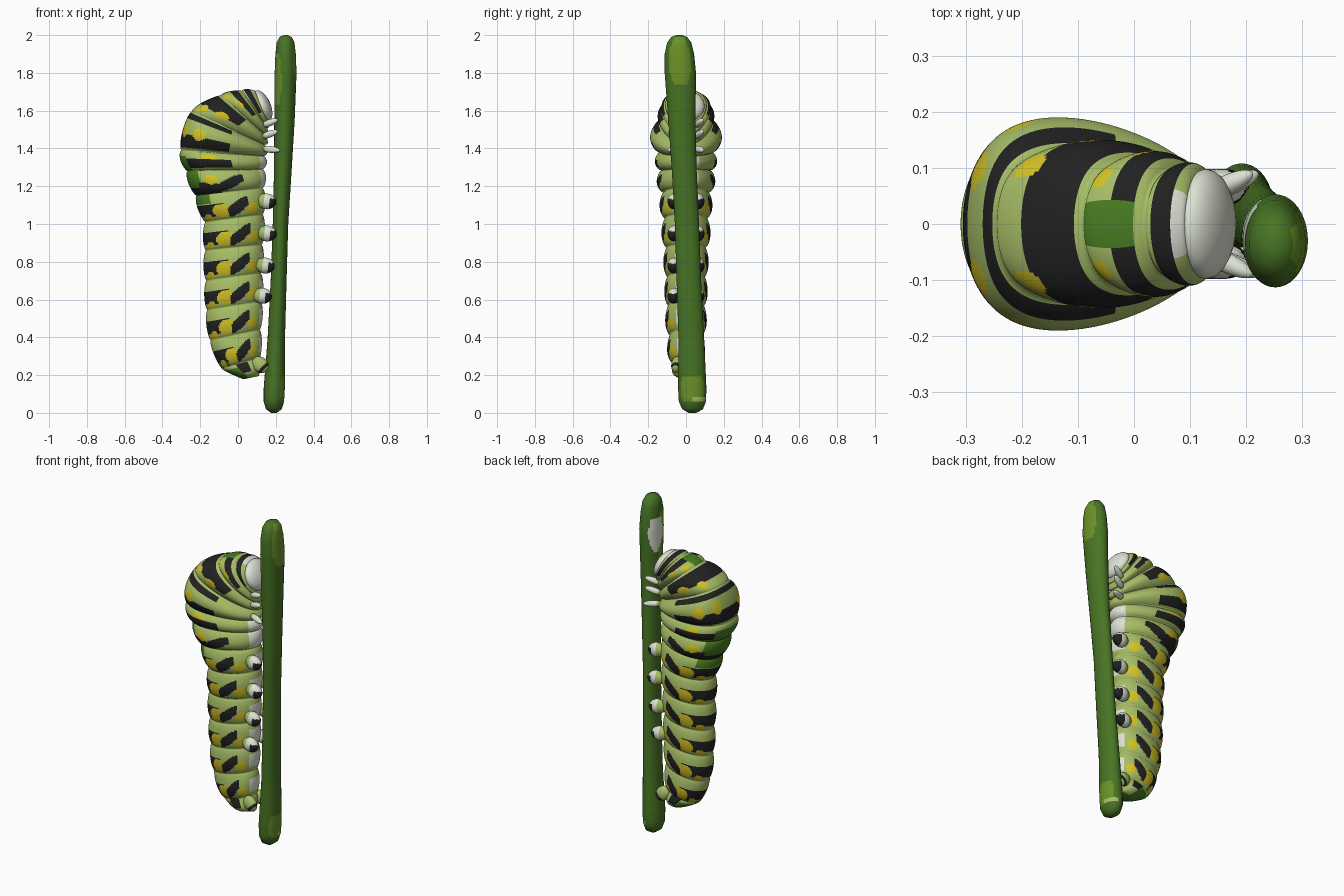
import bpy, bmesh, math
from mathutils import Vector, Matrix

if "Cube" in bpy.data.objects:
    bpy.data.objects.remove(bpy.data.objects["Cube"])


def srgb(r, g, b):
    lin = lambda c: ((c / 255 + 0.055) / 1.055) ** 2.4 if c > 10 else c / 255 / 12.92
    return (lin(r), lin(g), lin(b), 1)


COLORS = [("light_green", srgb(166, 189, 102)), ("black", srgb(33, 33, 33)),
          ("yellow", srgb(212, 194, 36)), ("white", srgb(222, 226, 212)),
          ("leaf_green", srgb(72, 124, 34)), ("stem_green", srgb(72, 116, 36)),
          ("olive_green", srgb(106, 146, 38))]
MATS = []
for n, c in COLORS:
    m = bpy.data.materials.new(n)
    m.diffuse_color = c
    m.use_nodes = True
    m.node_tree.nodes["Principled BSDF"].inputs["Base Color"].default_value = m.diffuse_color
    MATS.append(m)
LIGHT, BLACK, YELLOW, WHITE, LEAF, STEM, OLIVE = range(7)


def finish(name, bm):
    bmesh.ops.recalc_face_normals(bm, faces=bm.faces)
    for f in bm.faces:
        f.smooth = True
    me = bpy.data.meshes.new(name)
    bm.to_mesh(me)
    bm.free()
    for m in MATS:
        me.materials.append(m)
    ob = bpy.data.objects.new(name, me)
    bpy.context.collection.objects.link(ob)
    return ob


def loft(name, rings, color):
    """Skin closed rings; color(ring index, side index) picks the material."""
    bm = bmesh.new()
    vs = [[bm.verts.new(p) for p in r] for r in rings]
    n = len(vs[0])
    for i in range(len(vs) - 1):
        for j in range(n):
            k = (j + 1) % n
            f = bm.faces.new((vs[i][j], vs[i][k], vs[i + 1][k], vs[i + 1][j]))
            f.material_index = color(i, j)
    for i, r in ((0, vs[0]), (len(vs) - 2, vs[-1])):
        bm.faces.new(r).material_index = color(i, 0)
    return finish(name, bm)


def blob(name, center, axis, length, ry, rt, color):
    """Ellipsoid with its long axis along the given direction."""
    z = Vector(axis).normalized()
    x = Vector((0, 1, 0)).cross(z).normalized()
    y = z.cross(x)
    rot = Matrix((x, y, z)).transposed().to_4x4()
    bm = bmesh.new()
    bmesh.ops.create_uvsphere(bm, u_segments=24, v_segments=16, radius=1)
    for f in bm.faces:
        f.material_index = color(f.calc_center_median())
    bm.transform(Matrix.Translation(center) @ rot @ Matrix.Diagonal((rt, ry, length, 1)))
    return finish(name, bm)


# Stem: x, y, z, x radius, y radius
PATH = [(.19, .035, 0, .015, .02), (.19, .035, .02, .042, .055), (.19, .034, .06, .054, .072),
        (.192, .033, .13, .056, .075), (.203, .028, .4, .046, .068), (.215, .015, .7, .042, .065),
        (.225, .005, 1.0, .041, .064), (.238, -.01, 1.3, .047, .066), (.246, -.022, 1.55, .054, .072),
        (.252, -.03, 1.8, .058, .083), (.252, -.035, 1.9, .054, .078), (.252, -.036, 1.96, .047, .064),
        (.252, -.036, 1.99, .032, .042), (.252, -.036, 2.0, .01, .015)]
rings, NS = [], 40
for a, b in zip(PATH, PATH[1:]):
    steps = max(1, int((b[2] - a[2]) / .02))
    for s in range(steps):
        rings.append([a[i] + (b[i] - a[i]) * s / steps for i in range(5)])
rings.append(PATH[-1])


def stem_color(i, j):
    z, t = rings[i][2], 2 * math.pi * (j + .5) / NS
    if .045 < z < .08 and math.cos(t - .75) > .75:
        return LIGHT
    if .04 < z < .19 and math.cos(t) > .55 + 40 * (z - .11) ** 2:
        return OLIVE
    if 1.73 < z < 1.98 and math.cos(t) > .7 + 12 * (z - 1.86) ** 2:
        return OLIVE
    if 1.66 < z < 1.86 and math.cos(t - 2.75) > .78 + 16 * (z - 1.78) ** 2:
        return WHITE
    if 1.62 < z < 1.88 and math.cos(t - 3.6) > .72 + 10 * (z - 1.74) ** 2:
        return OLIVE
    return STEM


loft("stem", [[(x + rx * math.cos(2 * math.pi * j / NS), y + ry * math.sin(2 * math.pi * j / NS), z)
               for j in range(NS)] for x, y, z, rx, ry in rings], stem_color)

# Body: grooves between segments as (back x, back z, belly x, belly z), tail to neck
GROOVES = [(.03, .178, .11, .195), (-.085, .235, .115, .29), (-.145, .385, .115, .44),
           (-.162, .545, .12, .59), (-.167, .70, .12, .74), (-.17, .86, .125, .89),
           (-.172, 1.01, .13, 1.05), (-.22, 1.15, .13, 1.19), (-.267, 1.28, .13, 1.29),
           (-.30, 1.39, .135, 1.36), (-.245, 1.595, .14, 1.42), (-.09, 1.68, .145, 1.47),
           (.02, 1.705, .155, 1.51), (.09, 1.705, .16, 1.54)]
WIDTH = [.075, .10, .11, .115, .12, .13, .14, .155, .165, .19, .15, .13, .11]
EGG = [0] * 7 + [.1, .2, .28, .32, .25, .2, .1]      # pushes the widest point to the back
NB, NR = 112, 26
gw = [.03] + [min(a, b) * .84 for a, b in zip(WIDTH, WIDTH[1:])] + [.085]
body = []
for s, w in enumerate(WIDTH):
    g, h = GROOVES[s], GROOVES[s + 1]
    for r in range(NR + (s == len(WIDTH) - 1)):
        u = r / NR
        b = math.sin(math.pi * u) ** .6 if 0 < u < 1 else 0
        bx, bz, ex, ez = [p + (q - p) * u for p, q in zip(g, h)]
        base = gw[s] + (gw[s + 1] - gw[s]) * u
        egg = EGG[s] + (EGG[s + 1] - EGG[s]) * u
        wid = base + (w - base) * b
        k = 1 + .1 * b
        ring = []
        for j in range(NB):
            a = 2 * math.pi * j / NB
            c = (math.cos(a) + egg * math.sin(a) ** 2) * k
            ring.append(((bx + ex) / 2 + (bx - ex) / 2 * c, math.sin(a) * wid,
                         (bz + ez) / 2 + (bz - ez) / 2 * c))
        body.append(ring)

# Black bands (u low, u high) and yellow spots (angle, u) of the thick upper segments
BANDS = {9: [(.08, .42), (.8, .97)], 10: [(.4, .93)], 11: [(.5, .85)], 12: [(.2, .68)]}
SPOTS = {8: [(1.5, .7)], 9: [(.55, .52), (1.2, .48)], 10: [(.8, .3), (1.5, .4)],
         11: [(.75, .2), (1.4, .4)]}


def body_color(i, j):
    s, r = divmod(i, NR)
    u = (r + .5) / NR
    a = 2 * math.pi * (j + .5) / NB
    a = min(a, 2 * math.pi - a)          # 0 = back, pi = belly
    oval = lambda ca, cu, ra, ru: ((a - ca) / ra) ** 2 + ((u - cu) / ru) ** 2 < 1
    if s == 0:
        if abs(a - 1.6) < .3 and u > .4:
            return BLACK
        return LEAF if a < 1.3 and u < .8 else LIGHT
    side_patch = 1.45 < a < 2.15 and abs(u - .42 - .6 * (a - 1.8)) < .23 - .6 * (a - 1.8) ** 2
    if s <= 6:
        if side_patch:
            return BLACK
        if oval(1.28, .33, .33, .25) or oval(.65, .12, .2, .16) or oval(2.28, .3, .22, .2):
            return YELLOW
        if a < 1.42 and .14 + .06 * math.sin(3 * a) < u < .62:
            return BLACK
        if s == 6 and u > .66 and a < 1.0 or s == 1 and a < 1 and u < .14:
            return LEAF
        return WHITE if a > 2.65 and .2 < u < .75 else LIGHT
    if s == 7:
        if oval(1.3, .6, .22, .2):
            return YELLOW
        if side_patch or a < 1.0 and u < .32 or .85 < a < 1.45 and u < .5:
            return BLACK
        return LEAF if a < .95 and u > .32 else (WHITE if a > 2.7 else LIGHT)
    if s == 8:
        if a < .75 and u < .72:
            return LEAF
        if .5 < a < 1.95 and .15 < u < .6:
            return BLACK
    if any(oval(sa, su, .2, .17) for sa, su in SPOTS.get(s, [])):
        return YELLOW
    if s == 11 and u < .85 and a < .32:
        return LEAF
    for lo, hi in BANDS.get(s, []):
        if lo < u < hi and a < 1.95:
            return BLACK
    return WHITE if a > 2.7 and s == 8 or s == 12 and u > .7 and a < .6 else LIGHT


loft("caterpillar_body", body, body_color)

# Head, facing down against the stem
blob("head", (.128, 0, 1.625), (.07, 0, -.16), .088, .098, .045, lambda c: WHITE)

for side, tag in ((-1, "front"), (1, "back")):
    # Jointed walking legs near the head
    for n, (z, tipx, tipz) in enumerate([(1.52, .205, 1.55), (1.46, .205, 1.49), (1.40, .215, 1.39)]):
        p, q = Vector((.125, side * .05, z)), Vector((tipx, side * .088, tipz))
        blob(f"walking_leg_{n}_{tag}", (p + q) / 2, q - p, (q - p).length * .58, .018, .018,
             lambda c: WHITE if c.z > -.3 else LIGHT)
    # Stubby gripping legs with a black patch at the foot
    for n, (x, z) in enumerate([(.143, .62), (.158, .78), (.168, .95), (.165, 1.12)]):
        blob(f"gripping_leg_{n}_{tag}", (x - .015, side * .064, z), (1, side * .1, -.12), .052, .034, .042,
             lambda c: BLACK if c.z > .4 and c.x > -.4 else (WHITE if c.z > -.1 else LIGHT))
    blob(f"tail_leg_{tag}", (.118, side * .05, .255), (.5, side * .1, -.5), .048, .028, .04,
         lambda c: BLACK if .3 < c.z < .75 else LIGHT)
